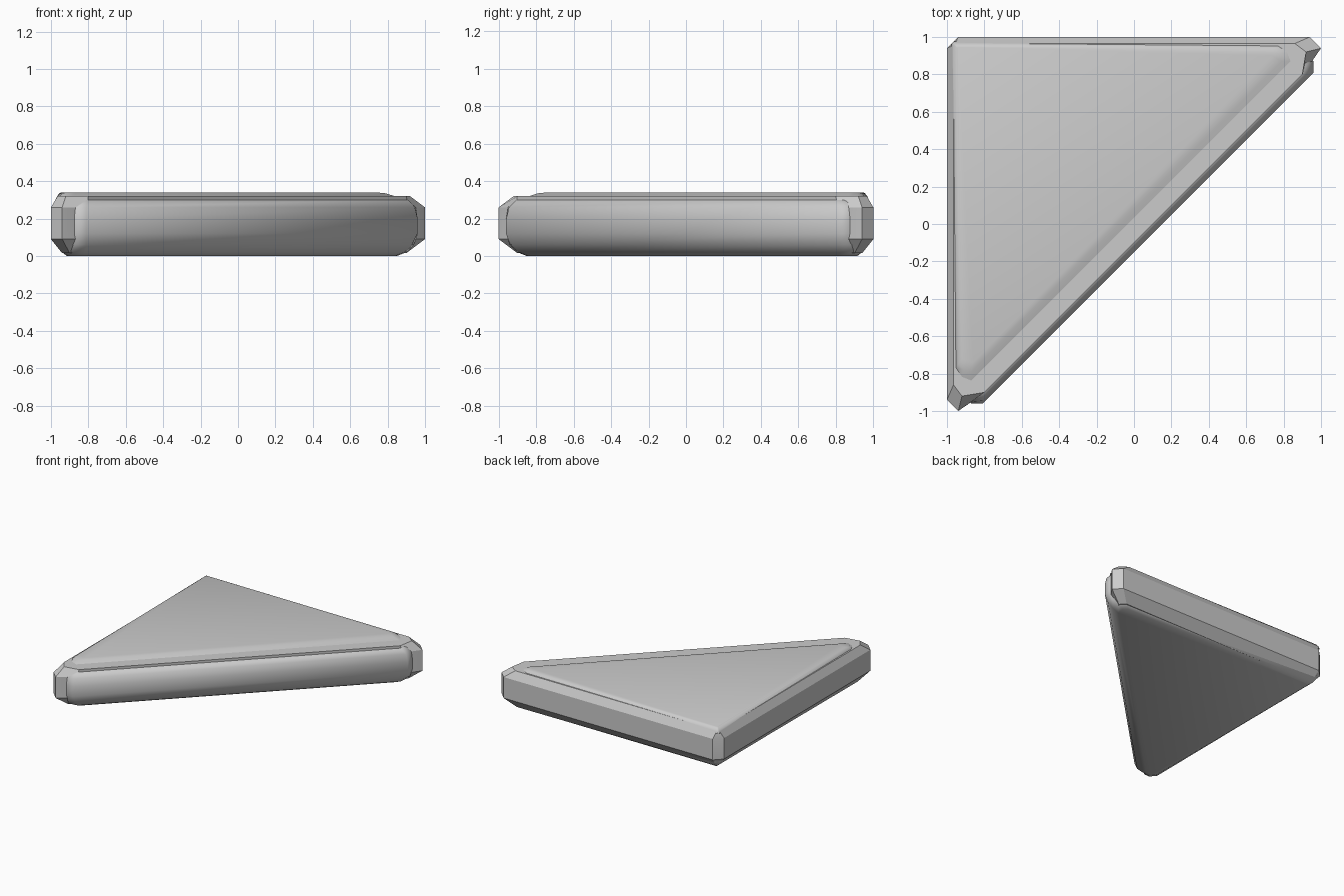
import bpy, bmesh, math

if "Cube" in bpy.data.objects:
    bpy.data.objects.remove(bpy.data.objects["Cube"])


def mirrored(half):
    # the wedge is symmetric about the diagonal x = -y
    return half + [(-y, -x) for x, y in reversed(half)]


def loft(name, levels, angle):
    bm = bmesh.new()
    rings = [[bm.verts.new((x, y, z)) for x, y in mirrored(half)] for z, half in levels]
    n = len(rings[0])
    for lo, hi in zip(rings, rings[1:]):
        for i in range(n):
            j = (i + 1) % n
            bm.faces.new((lo[i], lo[j], hi[j], hi[i]))
    bm.faces.new(rings[0][::-1])
    bm.faces.new(rings[-1])
    bmesh.ops.recalc_face_normals(bm, faces=bm.faces[:])
    mesh = bpy.data.meshes.new(name)
    bm.to_mesh(mesh)
    bm.free()
    ob = bpy.data.objects.new(name, mesh)
    bpy.context.collection.objects.link(ob)
    bpy.ops.object.select_all(action='DESELECT')
    ob.select_set(True)
    bpy.context.view_layer.objects.active = ob
    bpy.ops.object.shade_smooth_by_angle(angle=math.radians(angle))
    return ob


# chamfered outer frame with blunt corner blocks
outline = [(-1, .94), (-1, -.94), (-.94, -1), (-.81, -.91)]
loft("outer_frame", [
    (.015, [(-.93, .92), (-.94, -.86), (-.90, -.90), (-.81, -.83)]),
    (.09, outline),
    (.26, outline),
    (.32, [(-.965, .955), (-.965, -.86), (-.92, -.92), (-.80, -.90)]),
], 25)

# rounded core: bulging long side and rounded underside
loft("rounded_core", [
    (.0, [(-.915, .91), (-.91, -.82), (-.88, -.85), (-.82, -.84)]),
    (.02, [(-.94, .93), (-.94, -.86), (-.90, -.90), (-.82, -.89)]),
    (.06, [(-.97, .94), (-.96, -.88), (-.87, -.94), (-.81, -.93)]),
    (.12, [(-.98, .94), (-.96, -.88), (-.87, -.96), (-.81, -.96)]),
    (.20, [(-.98, .94), (-.96, -.88), (-.87, -.96), (-.81, -.96)]),
    (.26, [(-.98, .94), (-.96, -.88), (-.87, -.95), (-.81, -.945)]),
    (.30, [(-.96, .93), (-.95, -.86), (-.84, -.91), (-.80, -.905)]),
], 50)

# slightly raised top panel
loft("top_panel", [
    (.30, [(-.975, .965), (-.955, -.78), (-.92, -.83), (-.87, -.845)]),
    (.319, [(-.968, .96), (-.953, -.77), (-.92, -.82), (-.87, -.84)]),
    (.335, [(-.955, .95), (-.94, -.75), (-.91, -.78), (-.87, -.79)]),
    (.34, [(-.945, .94), (-.92, -.72), (-.90, -.74), (-.86, -.74)]),
], 40)
